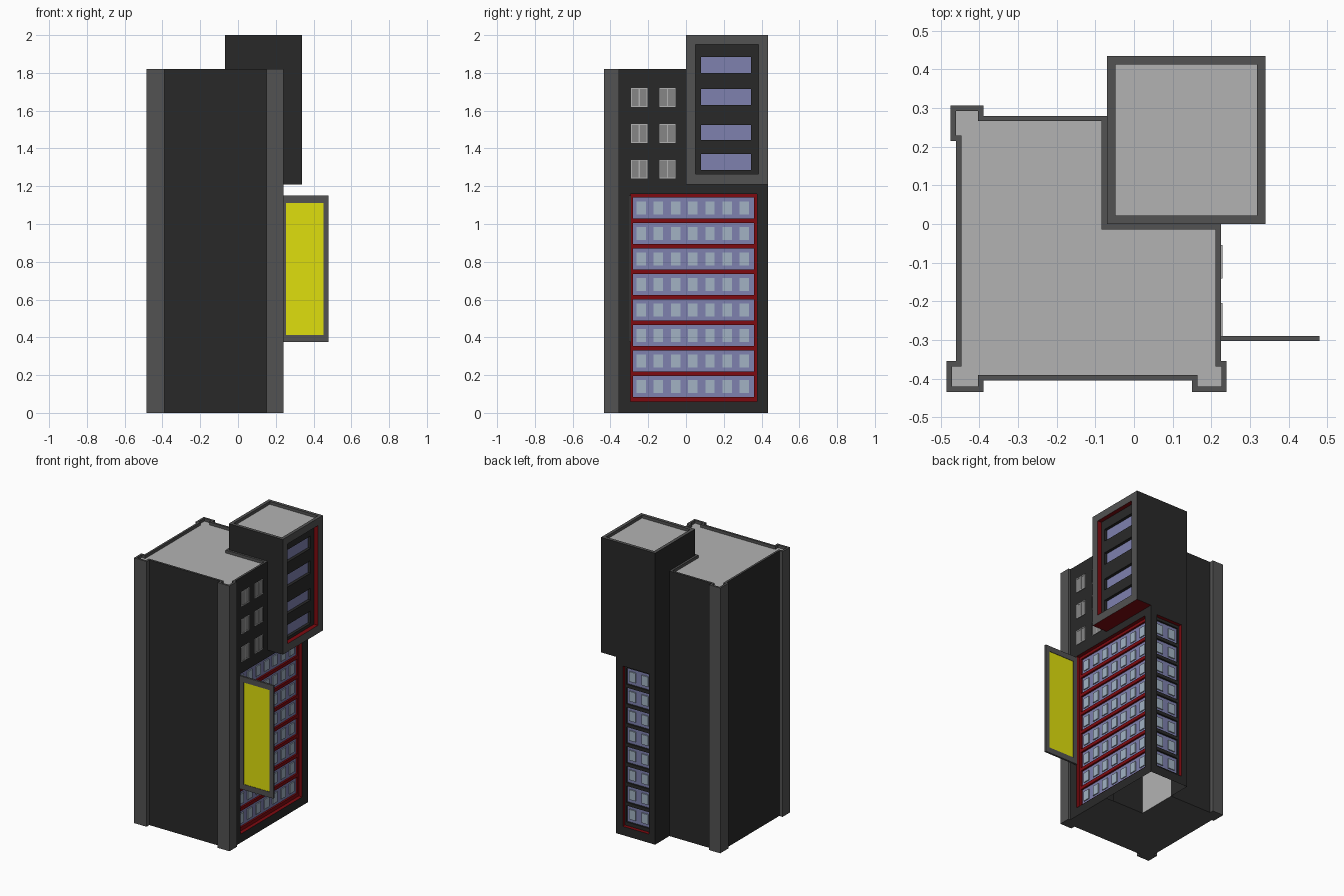
import bpy, bmesh
from mathutils import Vector

if "Cube" in bpy.data.objects:
    bpy.data.objects.remove(bpy.data.objects["Cube"])


def material(name, r, g, b):
    m = bpy.data.materials.new(name)
    m.diffuse_color = (r, g, b, 1)
    m.use_nodes = True
    m.node_tree.nodes["Principled BSDF"].inputs["Base Color"].default_value = m.diffuse_color
    return m


DARK = material("dark_wall", .022, .022, .022)
GREY = material("grey_trim", .085, .085, .085)
ROOF = material("light_roof", .45, .45, .45)
RED = material("red_trim", .21, .003, .005)
BLUE = material("blue_window", .21, .22, .43)
PANE = material("pale_pane", .36, .45, .55)
SHUTTER = material("shutter", .24, .24, .24)
YELLOW = material("yellow_sign", .74, .74, .004)


def finish(name, bm, *mats):
    me = bpy.data.meshes.new(name)
    bm.to_mesh(me)
    bm.free()
    for m in mats:
        me.materials.append(m)
    ob = bpy.data.objects.new(name, me)
    bpy.context.collection.objects.link(ob)
    return ob


def quad(bm, pts, mi=0):
    f = bm.faces.new([bm.verts.new(p) for p in pts])
    f.material_index = mi
    return f


def boxes(name, spans, mat):
    """One object from boxes given as pairs of opposite corners."""
    bm = bmesh.new()
    for a, b in spans:
        a, b = Vector(a), Vector(b)
        vs = bmesh.ops.create_cube(bm, size=1)["verts"]
        for v in vs:
            v.co = Vector(((a[i] + b[i]) / 2 + v.co[i] * abs(b[i] - a[i]) for i in range(3)))
    return finish(name, bm, mat)


def tower(bm, outline, z0, z1, rim, drop):
    """Walls (0), grey rim (1), sunken roof (2); returns side faces and floor."""
    n = len(outline)
    lo = [bm.verts.new((x, y, z0)) for x, y in outline]
    hi = [bm.verts.new((x, y, z1)) for x, y in outline]
    sides = [bm.faces.new((lo[i], lo[(i + 1) % n], hi[(i + 1) % n], hi[i])) for i in range(n)]
    floor = bm.faces.new(lo[::-1])
    top = bm.faces.new(hi)
    bm.normal_update()
    top.material_index = 1
    bmesh.ops.inset_region(bm, faces=[top], thickness=rim, use_even_offset=True)
    roof = bmesh.ops.extrude_discrete_faces(bm, faces=[top])["faces"][0]
    bmesh.ops.translate(bm, verts=roof.verts[:], vec=(0, 0, -drop))
    roof.material_index = 2
    return sides, floor


# Wall frames: (u, v, depth inward) to world
def right_at(x):
    return lambda u, v, d: (x - d, u, v)


def back_at(y):
    return lambda u, v, d: (-u, y - d, v)


def recessed_wall(name, P, outer, hole, depth, glass, win_u, win_z, wall, bar):
    """Wall with a red-lined recess, cross bars and blue windows behind them."""
    def rect(r, d):
        u0, u1, v0, v1 = r
        return [P(u0, v0, d), P(u1, v0, d), P(u1, v1, d), P(u0, v1, d)]
    o, h, k, g = rect(outer, 0), rect(hole, 0), rect(hole, depth), rect(hole, depth + glass)
    bm = bmesh.new()
    for i in range(4):
        j = (i + 1) % 4
        quad(bm, (o[i], o[j], h[j], h[i]))
        quad(bm, (h[i], h[j], k[j], k[i]), 1)
    quad(bm, g, 2)
    finish(name, bm, wall, RED, BLUE)
    u0, u1, v0, v1 = hole
    d0, d1 = depth, depth + glass
    spans = [(P(u0, v0, d0), P(win_u[0], v1, d1)), (P(win_u[1], v0, d0), P(u1, v1, d1))]
    edges = [v0] + [z for w in win_z for z in w] + [v1]
    for a, b in zip(edges[::2], edges[1::2]):
        spans.append((P(win_u[0], a, d0), P(win_u[1], b, d1)))
    boxes(name + "_bars", spans, bar)


# Main tower: L-shaped plan with three corner pillars
X, LOW = .225, 1.21
outline = [(-.485, -.435), (-.39, -.435), (-.39, -.405), (.15, -.405), (.15, -.435),
           (.24, -.435), (.24, -.355), (X, -.355), (X, 0), (-.07, 0), (-.07, .28),
           (-.39, .28), (-.39, .307), (-.475, .307), (-.475, .215), (-.46, .215),
           (-.46, -.355), (-.485, -.355)]
bm = bmesh.new()
sides, floor = tower(bm, outline, 0, 1.82, .014, .02)
for i, f in enumerate(sides):
    f.material_index = 0 if i in (2, 7, 8, 10, 15) else 1
sides[9].material_index = 2
floor.material_index = 1
bmesh.ops.delete(bm, geom=[sides[7], sides[8]], context='FACES_ONLY')
# Upper right wall and the two-part wall inside the notch
quad(bm, [(X, -.355, LOW), (X, 0, LOW), (X, 0, 1.82), (X, -.355, 1.82)])
quad(bm, [(X, 0, LOW), (-.07, 0, LOW), (-.07, 0, 1.82), (X, 0, 1.82)])
quad(bm, [(.17, 0, 0), (-.07, 0, 0), (-.07, 0, LOW), (.17, 0, LOW)])
# Side wall of the lower wing
quad(bm, [(-.07, .435, 0), (-.07, .28, 0), (-.07, .28, LOW), (-.07, .435, LOW)])
finish("main_tower", bm, DARK, GREY, ROOF)

# Lower window walls, right and back
rows = [.14 + .135 * i for i in range(8)]
bands = [(z - .056, z + .056) for z in rows]
right, back = right_at(X), back_at(.435)
recessed_wall("right_window_wall", right, (-.355, .435, 0, LOW), (-.295, .375, .06, 1.16),
              .025, .012, (-.28, .36), bands, DARK, RED)
recessed_wall("back_window_wall", back, (-X, .07, 0, LOW), (-.175, .025, .06, 1.16),
              .025, .012, (-.165, .015), bands, DARK, DARK)


def panes(name, P, centres):
    boxes(name, [(P(u - .025, z - .035, .03), P(u + .025, z + .033, .037))
                 for z in rows for u in centres], PANE)


panes("right_panes", right, [-.237 + .091 * i for i in range(7)])
panes("back_panes", back, [-.125, -.03])

# Small shuttered windows on the upper right wall
frames, leaves = [], []
for y in (-.2475, -.0975):
    for z in (1.29, 1.48, 1.67):
        for s in (-1, 1):
            leaves.append(((X, y + s * .003, z - .045), (X + .002, y + s * .039, z + .045)))
            frames.append(((X, y + s * .039, z - .05), (X + .004, y + s * .043, z + .05)))
            frames.append(((X, y - .039, z + s * .045), (X + .004, y + .039, z + s * .05)))
        frames.append(((X, y - .003, z - .045), (X + .004, y + .003, z + .045)))
boxes("small_window_frames", frames, ROOF)
boxes("small_window_shutters", leaves, SHUTTER)

# Overhanging upper box, with its framed window wall
bm = bmesh.new()
sides, floor = tower(bm, [(-.07, 0), (.34, 0), (.34, .435), (-.07, .435)], LOW, 2, .022, .02)
floor.material_index = 3
bmesh.ops.delete(bm, geom=[sides[1]], context='FACES_ONLY')
finish("upper_box", bm, DARK, GREY, ROOF, RED)
recessed_wall("upper_window_wall", right_at(.34), (0, .435, LOW, 2), (.05, .383, 1.265, 1.95),
              .03, .02, (.08, .345),
              [(1.285, 1.37), (1.445, 1.525), (1.63, 1.715), (1.8, 1.885)], GREY, DARK)

# Projecting sign: frame and blank yellow panel
y0, y1 = -.303, -.29
boxes("sign_frame", [((X, y0, .375), (.48, y1, .413)), ((X, y0, 1.112), (.48, y1, 1.15)),
                     ((X, y0, .413), (.255, y1, 1.112)), ((.452, y0, .413), (.48, y1, 1.112))], GREY)
boxes("sign_panel", [((.255, y0 + .003, .413), (.452, y1 - .003, 1.112))], YELLOW)
